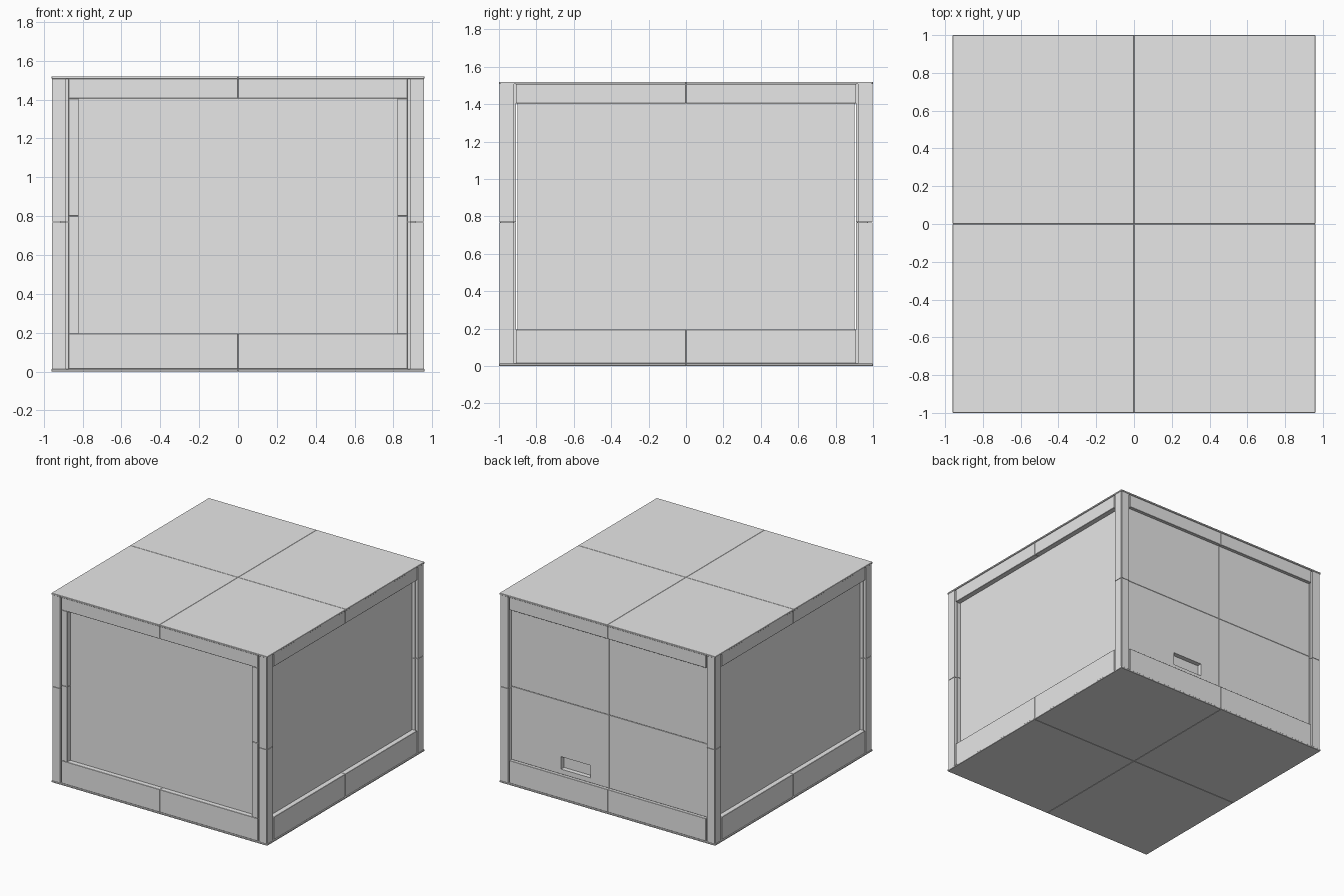
import bpy
import bmesh

cube = bpy.data.objects.get("Cube")
if cube:
    bpy.data.objects.remove(cube, do_unlink=True)

# Overall half sizes and levels
HX, HY, TOP = 0.96, 1.0, 1.52
SLAB = 0.013
RAIL_LOW, RAIL_HIGH = 0.195, 1.405
BASE, CEIL = SLAB, TOP - SLAB

grey = bpy.data.materials.new("plain_grey")
grey.use_nodes = True
grey.diffuse_color = (0.8, 0.8, 0.8, 1)
grey.node_tree.nodes["Principled BSDF"].inputs["Base Color"].default_value = (0.8, 0.8, 0.8, 1)


def finish(name, bm, bevel):
    bmesh.ops.recalc_face_normals(bm, faces=bm.faces)
    mesh = bpy.data.meshes.new(name)
    bm.to_mesh(mesh)
    bm.free()
    mesh.materials.append(grey)
    obj = bpy.data.objects.new(name, mesh)
    bpy.context.collection.objects.link(obj)
    if bevel:
        mod = obj.modifiers.new("seam_edge", "BEVEL")
        mod.width = bevel
        mod.segments = 1
    return obj


def box(name, xs, ys, zs, bevel=0.002):
    bm = bmesh.new()
    bmesh.ops.create_cube(bm, size=1)
    for v in bm.verts:
        for i, (a, b) in enumerate((xs, ys, zs)):
            v.co[i] = (a + b) / 2 + v.co[i] * (b - a)
    return finish(name, bm, bevel)


def prism(name, outline, z0, z1):
    bm = bmesh.new()
    face = bm.faces.new([bm.verts.new((x, y, z0)) for x, y in outline])
    made = bmesh.ops.extrude_face_region(bm, geom=[face])["geom"]
    for v in made:
        if isinstance(v, bmesh.types.BMVert):
            v.co.z = z1
    return finish(name, bm, 0)


def span(sign, a, b):
    return tuple(sorted((sign * a, sign * b)))


# Floor and roof, each in four quarter slabs
for label, z0, z1 in (("floor", 0, SLAB), ("roof", CEIL, TOP)):
    for sx in (-1, 1):
        for sy in (-1, 1):
            box(f"{label}_slab", span(sx, 0, HX), span(sy, 0, HY), (z0, z1))

# Corner posts: notched outer corner, and a groove beside each flange
POST = [(0.873, 0.91), (0.935, 0.91), (0.935, 0.92), (0.957, 0.92),
        (0.957, 0.99), (0.95, 0.99), (0.95, 0.997), (0.885, 0.997),
        (0.885, 0.975), (0.873, 0.975)]
GAP = 0.0015
for sx in (-1, 1):
    for sy in (-1, 1):
        outline = [(sx * x, sy * y) for x, y in POST]
        prism("lower_post", outline, BASE, 0.77 - GAP)
        prism("upper_post", outline, 0.77 + GAP, CEIL)

# Lower and upper rails, split at the middle of each wall
for label, z0, z1 in (("lower", BASE, RAIL_LOW), ("upper", RAIL_HIGH, CEIL)):
    for s in (-1, 1):
        for half in (-1, 1):
            wall = "back" if s > 0 else "front"
            box(f"{wall}_{label}_rail", span(half, 0, 0.873), span(s, 0.92, 0.995), (z0, z1))
            side = "left" if s > 0 else "right"
            box(f"{side}_{label}_rail", span(s, 0.88, 0.955), span(half, 0, 0.91), (z0, z1))

# Side panels, recessed
for s, side in ((1, "left"), (-1, "right")):
    box(f"{side}_panel", span(s, 0.885, 0.915), (-0.901, 0.901), (RAIL_LOW, RAIL_HIGH), 0)

# Front jambs and recessed front panel
for s in (-1, 1):
    box("front_lower_jamb", span(s, 0.82, 0.873), (-0.995, -0.92), (RAIL_LOW, 0.80))
    box("front_upper_jamb", span(s, 0.82, 0.873), (-0.995, -0.92), (0.80, RAIL_HIGH))
box("front_panel", (-0.82, 0.82), (-0.955, -0.925), (RAIL_LOW, RAIL_HIGH), 0)

# Back panels in four, the lower left one with a slot cut in it
cutter = box("slot_cutter", (0.17, 0.43), (0.935, 1.05), (0.235, 0.335), 0)
cutter.hide_render = True
cutter.hide_viewport = True
for s in (-1, 1):
    box("back_upper_panel", span(s, 0, 0.873), (0.915, 0.972), (0.785, RAIL_HIGH))
    lower = box("back_lower_panel", span(s, 0, 0.873), (0.915, 0.972), (RAIL_LOW, 0.785))
    if s > 0:
        cut = lower.modifiers.new("slot", "BOOLEAN")
        cut.operation = "DIFFERENCE"
        cut.solver = "EXACT"
        cut.object = cutter
